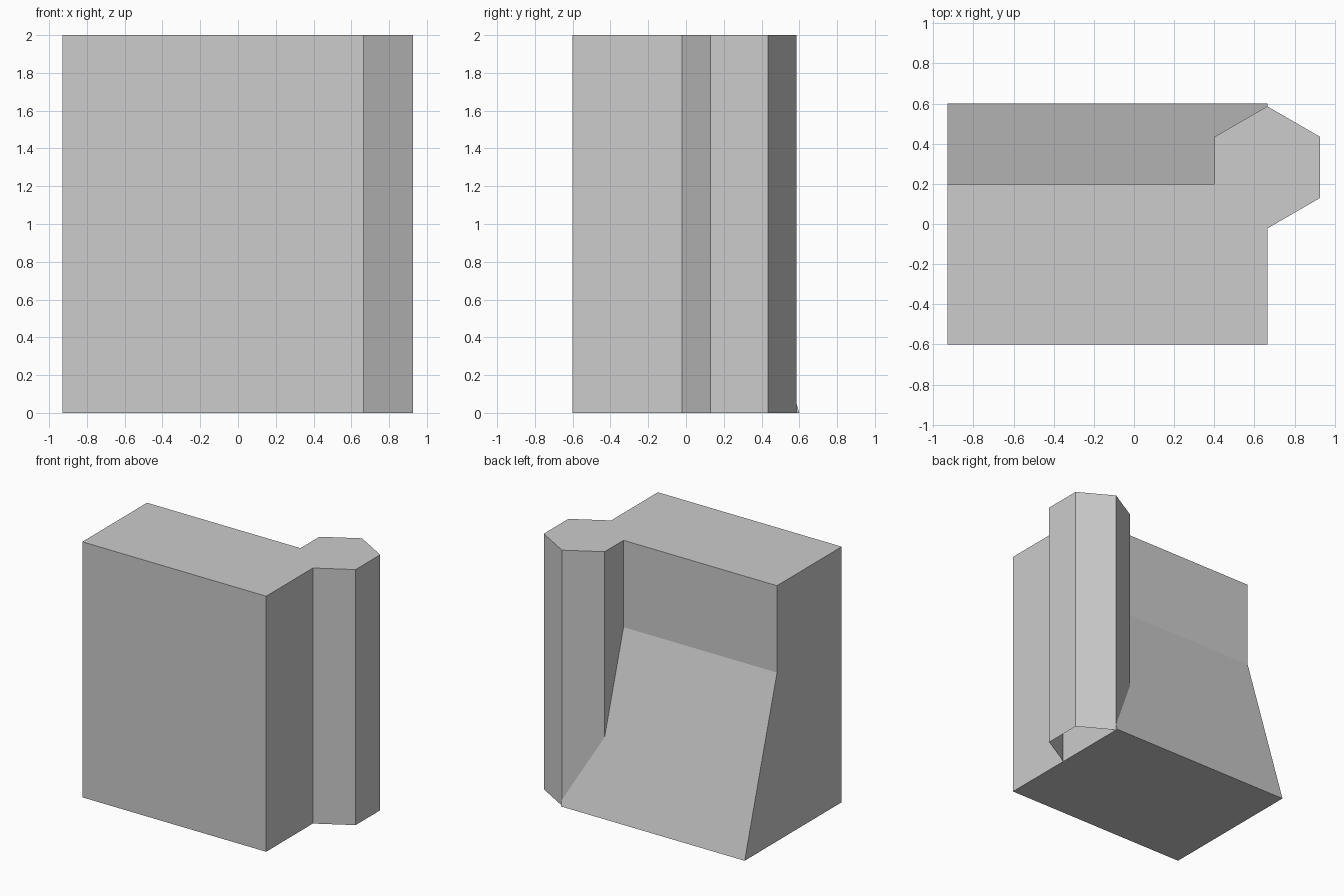
import bpy, bmesh, math

if "Cube" in bpy.data.objects:
    bpy.data.objects.remove(bpy.data.objects["Cube"])

grey = bpy.data.materials.new("light_grey")
grey.diffuse_color = (0.604, 0.604, 0.604, 1.0)
grey.use_nodes = True
grey.node_tree.nodes["Principled BSDF"].inputs["Base Color"].default_value = grey.diffuse_color


def prism(name, bottom, offset, bottom_cap=True):
    """Extrude a closed outline along an offset, optionally leaving the start open."""
    bm = bmesh.new()
    base = bm.faces.new([bm.verts.new(p) for p in bottom])
    result = bmesh.ops.extrude_face_region(bm, geom=[base], use_keep_orig=True)
    moved = [v for v in result["geom"] if isinstance(v, bmesh.types.BMVert)]
    bmesh.ops.translate(bm, verts=moved, vec=offset)
    bmesh.ops.recalc_face_normals(bm, faces=bm.faces)
    if not bottom_cap:
        bmesh.ops.delete(bm, geom=[base], context='FACES_ONLY')
    mesh = bpy.data.meshes.new(name)
    bm.to_mesh(mesh)
    bm.free()
    mesh.materials.append(grey)
    obj = bpy.data.objects.new(name, mesh)
    bpy.context.collection.objects.link(obj)
    return obj


# Wall block: side profile (y, z) with a sloped back foot, extruded along x
LEFT, RIGHT = -0.928, 0.664
profile = [(-0.6, 0), (0.6, 0), (0.2, 1.32), (0.2, 2), (-0.6, 2)]
prism("wall_block", [(LEFT, y, z) for y, z in profile], (RIGHT - LEFT, 0, 0))

# Hexagonal corner column, open underneath
R, CY = 0.304, 0.282
hexagon = [(RIGHT + R * math.cos(a), CY + R * math.sin(a), 0)
           for a in (math.radians(30 + 60 * i) for i in range(6))]
prism("corner_column", hexagon, (0, 0, 2), bottom_cap=False)
